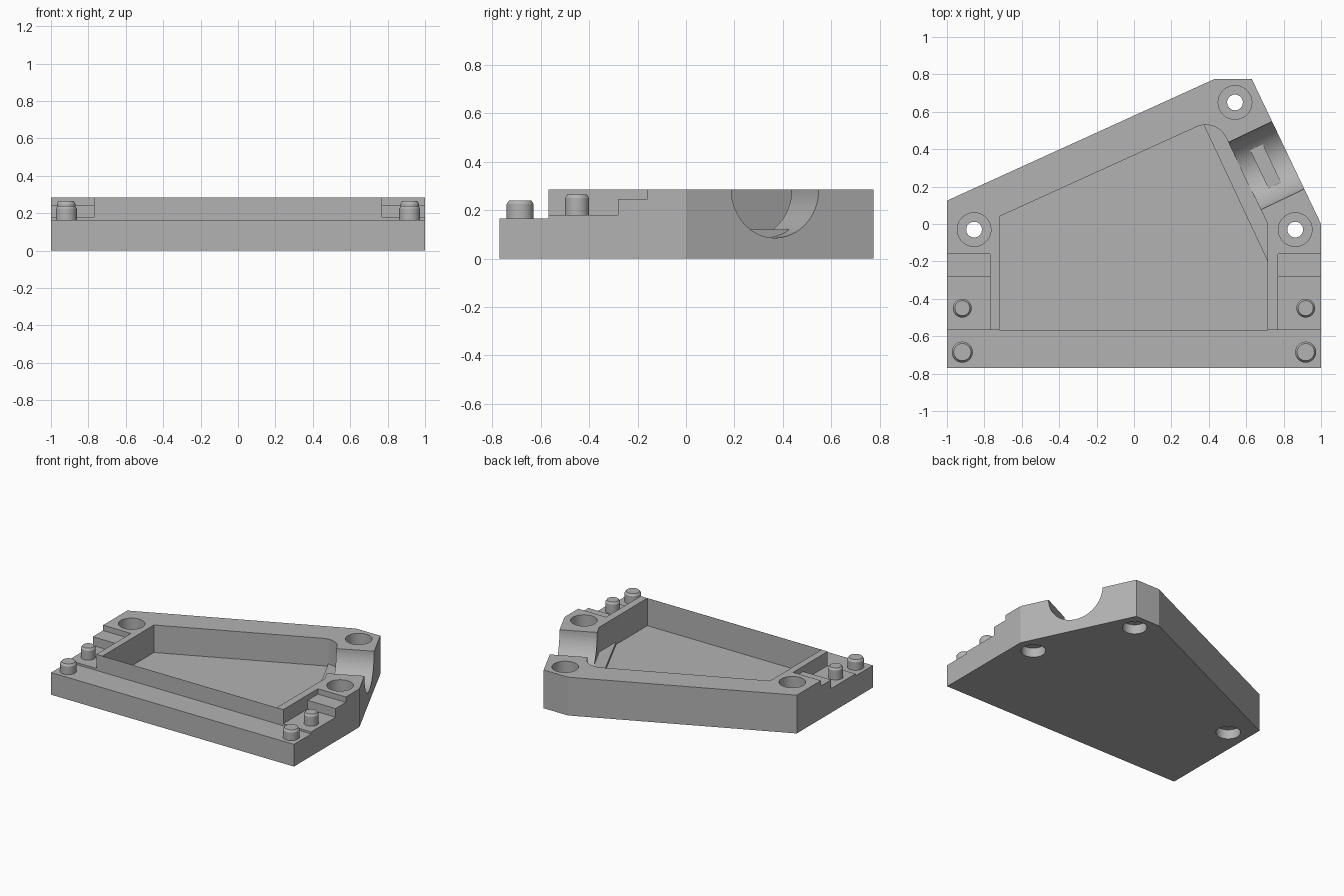
import bpy, bmesh, math
from mathutils import Matrix, Vector

if "Cube" in bpy.data.objects:
    bpy.data.objects.remove(bpy.data.objects["Cube"])

grey = bpy.data.materials.new("plain_grey")
grey.diffuse_color = (0.45, 0.45, 0.45, 1)
grey.use_nodes = True
grey.node_tree.nodes["Principled BSDF"].inputs["Base Color"].default_value = grey.diffuse_color


def finish(bm, name):
    bmesh.ops.recalc_face_normals(bm, faces=bm.faces)
    me = bpy.data.meshes.new(name)
    bm.to_mesh(me)
    bm.free()
    ob = bpy.data.objects.new(name, me)
    bpy.context.collection.objects.link(ob)
    me.materials.append(grey)
    return ob


def prism(name, pts, z0, z1):
    bm = bmesh.new()
    f = bm.faces.new([bm.verts.new((x, y, z0)) for x, y in pts])
    r = bmesh.ops.extrude_face_region(bm, geom=[f])
    bmesh.ops.translate(bm, vec=(0, 0, z1 - z0),
                        verts=[v for v in r["geom"] if isinstance(v, bmesh.types.BMVert)])
    return finish(bm, name)


def box(name, x0, x1, y0, y1, z0, z1):
    return prism(name, [(x0, y0), (x1, y0), (x1, y1), (x0, y1)], z0, z1)


def cyl(name, x, y, z0, z1, r, top=None):
    bm = bmesh.new()
    bmesh.ops.create_cone(bm, cap_ends=True, segments=48, radius1=r,
                          radius2=r if top is None else top, depth=z1 - z0,
                          matrix=Matrix.Translation((x, y, (z0 + z1) / 2)))
    return finish(bm, name)


def select_only(ob):
    bpy.ops.object.select_all(action='DESELECT')
    ob.select_set(True)
    bpy.context.view_layer.objects.active = ob


def cut(body, cutter):
    m = body.modifiers.new("cut", 'BOOLEAN')
    m.operation, m.solver, m.object = 'DIFFERENCE', 'EXACT', cutter
    select_only(body)
    bpy.ops.object.modifier_apply(modifier=m.name)
    bpy.data.objects.remove(cutter, do_unlink=True)


TOP, STRIP, FLOOR = 0.285, 0.165, 0.08
ANG = math.radians(25.5)  # direction of the slanted wall's normal

# housing block
housing = prism("housing", [(-1, -0.77), (1, -0.77), (1, 0), (0.63, 0.775),
                            (0.43, 0.775), (-1, 0.125)], 0, TOP)

# pocket with one rounded corner
arc = [(0.384 + 0.12 * math.cos(a), 0.41 + 0.12 * math.sin(a))
       for a in [ANG + i * math.radians(88.9) / 14 for i in range(15)]]
cut(housing, prism("pocket", [(-0.72, -0.566), (0.715, -0.566), (0.715, 0)] + arc
                   + [(-0.72, 0.04)], FLOOR, 0.5))

# lowered front strip and stepped side shelves
cut(housing, box("strip_cut", -1.2, 1.2, -1, -0.567, STRIP, 0.6))
for s in (-1, 1):
    xa, xb = sorted((s * 0.77, s * 1.1))
    cut(housing, box("shelf_cut", xa, xb, -0.7, -0.28, 0.18, 0.6))
    cut(housing, box("step_cut", xa, xb, -0.4, -0.16, 0.245, 0.55))

# screw holes, recessed above and below
for x, y in ((0.54, 0.65), (-0.855, -0.03), (0.862, -0.03)):
    cut(housing, cyl("through_cut", x, y, -0.1, 0.5, 0.042))
    cut(housing, cyl("upper_cut", x, y, 0.18, 0.5, 0.09))
    cut(housing, cyl("lower_cut", x, y, -0.1, 0.07, 0.083))

# half-round cable notch through the slanted wall
normal = Vector((math.cos(ANG), math.sin(ANG), 0))
bm = bmesh.new()
bmesh.ops.create_cone(bm, cap_ends=True, segments=64, radius1=0.2, radius2=0.2, depth=0.42,
                      matrix=Matrix.Translation(Vector((0.825, 0.368, TOP)) - normal * 0.08)
                      @ normal.to_track_quat('Z', 'Y').to_matrix().to_4x4())
cut(housing, finish(bm, "notch_cut"))

# low ledge on the pocket floor beside the slanted wall
ledge = prism("floor_ledge", [(0.715, -0.2), (0.715, 0)] + arc[:12], FLOOR - 0.02, 0.1)

# clamp rib across the notch
t = Vector((-normal.y, normal.x, 0))
c = Vector((0.703, 0.31, 0))
rib = prism("clamp_rib", [tuple((c + normal * 0.0375 * a + t * 0.113 * b)[:2])
                          for a, b in ((-1, -1), (1, -1), (1, 1), (-1, 1))], 0.06, 0.12)

# locating pegs with chamfered tips
parts = [housing, ledge, rib]
for s, side in ((-1, "left"), (1, "right")):
    for y, r, z0, z1, tag in ((-0.685, 0.056, 0.15, 0.24, "front"), (-0.45, 0.05, 0.17, 0.265, "rear")):
        parts.append(cyl(f"{side}_{tag}_peg", s * 0.918, y, z0, z1 - 0.015, r))
        parts.append(cyl(f"{side}_{tag}_peg_tip", s * 0.918, y, z1 - 0.015, z1, r, r - 0.01))

for ob in parts:
    select_only(ob)
    bpy.ops.object.shade_smooth_by_angle(angle=math.radians(20))
